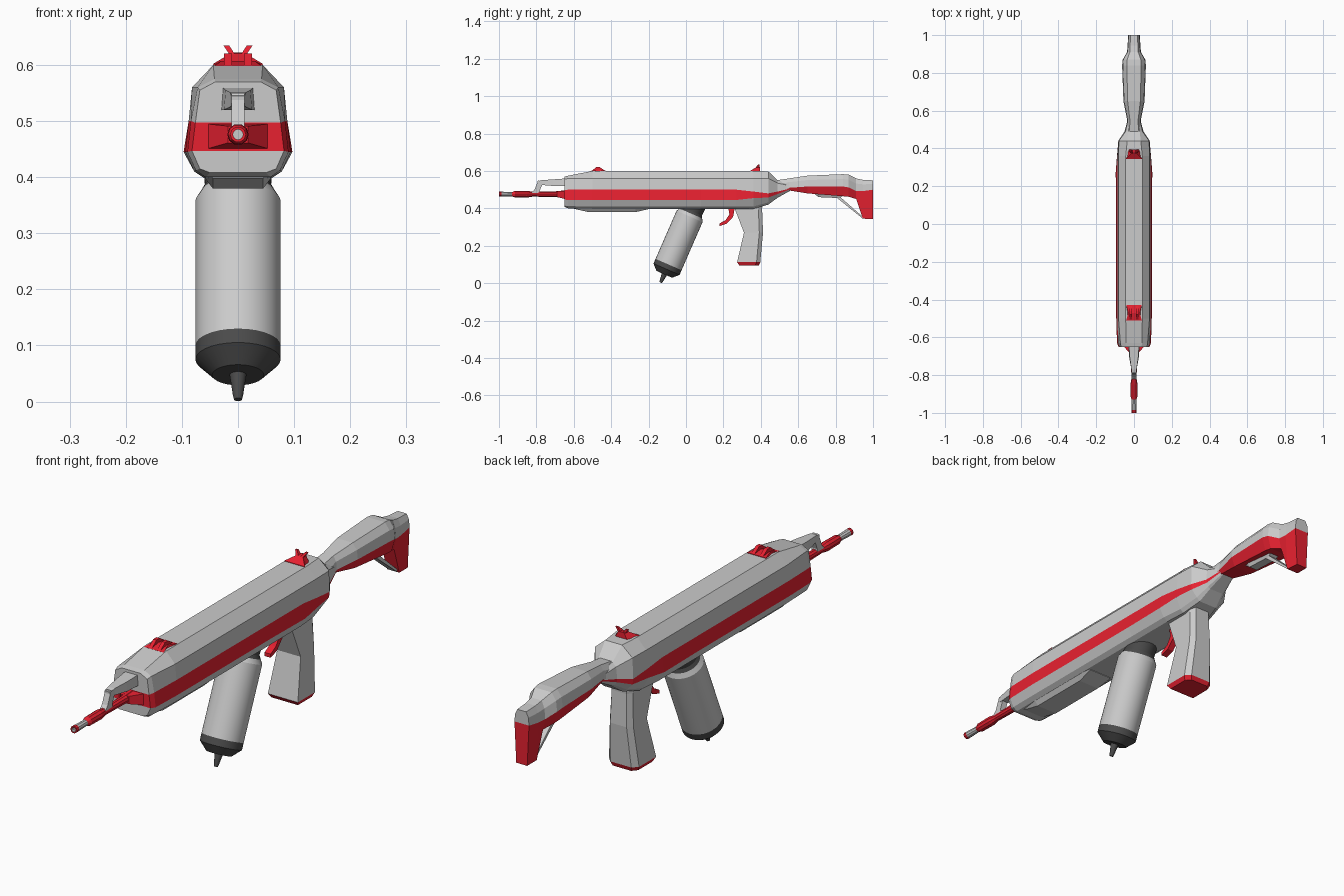
import bpy, bmesh, math
from mathutils import Matrix, Vector


def material(name, rgb):
    m = bpy.data.materials.new(name)
    m.diffuse_color = (*rgb, 1)
    return m


GREY = material("grey", (0.8, 0.8, 0.8))
RED = material("red", (0.8, 0.015, 0.03))
DARK = material("dark", (0.07, 0.07, 0.07))
MATS = (GREY, RED, DARK)


def finish(name, bm):
    bmesh.ops.remove_doubles(bm, verts=bm.verts, dist=1e-5)
    bmesh.ops.recalc_face_normals(bm, faces=bm.faces)
    me = bpy.data.meshes.new(name)
    bm.to_mesh(me)
    bm.free()
    for m in MATS:
        me.materials.append(m)
    ob = bpy.data.objects.new(name, me)
    bpy.context.collection.objects.link(ob)
    return ob


def loft(name, stations, red=(), base=0):
    """Mirrored skin along y. Station: (y, [(half width, z) bottom to top]).
    red lists the coloured bands; -1 is the underside."""
    bm = bmesh.new()
    rings = [[[bm.verts.new((s * x, y, z)) for x, z in lv] for s in (1, -1)] for y, lv in stations]
    n = len(stations[0][1])

    def face(vs, band):
        bm.faces.new(vs).material_index = 1 if band in red else base

    for a, b in zip(rings, rings[1:]):
        for s in (0, 1):
            for i in range(n - 1):
                face((a[s][i], a[s][i + 1], b[s][i + 1], b[s][i]), i)
        for i, band in ((0, -1), (n - 1, n - 1)):
            face((a[0][i], a[1][i], b[1][i], b[0][i]), band)
    for r in (rings[0], rings[-1]):
        for i in range(n - 1):
            face((r[0][i], r[1][i], r[1][i + 1], r[0][i + 1]), i)
    return finish(name, bm)


def prism(name, pts, half, mat, centre=0):
    """Extrude a (y, z) outline sideways."""
    bm = bmesh.new()
    a, b = [[bm.verts.new((centre + s * half, y, z)) for y, z in pts] for s in (-1, 1)]
    bm.faces.new(a)
    bm.faces.new(b)
    for i in range(len(pts)):
        j = (i + 1) % len(pts)
        bm.faces.new((a[i], a[j], b[j], b[i]))
    for f in bm.faces:
        f.material_index = mat
    return finish(name, bm)


def lathe(name, profile, origin, axis, sides, smooth=True):
    """Turn (distance, radius, material of next segment) around an axis."""
    bm = bmesh.new()
    rings = [[bm.verts.new((r * math.cos(k * math.tau / sides), r * math.sin(k * math.tau / sides), d))
              for k in range(sides)] for d, r, _ in profile]
    for a, b, p in zip(rings, rings[1:], profile):
        for k in range(sides):
            j = (k + 1) % sides
            bm.faces.new((a[k], a[j], b[j], b[k])).material_index = p[2]
    bm.faces.new(rings[0]).material_index = profile[0][2]
    bm.faces.new(rings[-1]).material_index = profile[-1][2]
    rot = Vector(axis).to_track_quat('Z', 'Y').to_matrix().to_4x4()
    bm.transform(Matrix.Translation(origin) @ rot)
    ob = finish(name, bm)
    if smooth:
        bpy.ops.object.select_all(action='DESELECT')
        ob.select_set(True)
        bpy.context.view_layer.objects.active = ob
        bpy.ops.object.shade_smooth_by_angle(angle=math.radians(25))
    return ob


# Receiver with the red side stripe
full = [(0.06, 0.398), (0.078, 0.41), (0.094, 0.445), (0.088, 0.50), (0.082, 0.56), (0.044, 0.60)]
bulge = [(x + (0.003 if i == 2 else 0), z) for i, (x, z) in enumerate(full)]
loft("receiver", [
    (-0.65, [(0.05, 0.408), (0.068, 0.415), (0.082, 0.447), (0.076, 0.497), (0.068, 0.555), (0.04, 0.57)]),
    (-0.63, [(0.058, 0.40), (0.075, 0.412), (0.09, 0.445), (0.084, 0.50), (0.072, 0.56), (0.042, 0.575)]),
    (-0.50, full),
    (0.08, full),
    (0.27, bulge),
    (0.36, [(0.055, 0.398), (0.07, 0.41), (0.09, 0.455), (0.088, 0.49), (0.082, 0.56), (0.044, 0.60)]),
    (0.44, [(0.04, 0.42), (0.055, 0.432), (0.08, 0.458), (0.083, 0.48), (0.08, 0.56), (0.036, 0.598)]),
    (0.49, [(0.03, 0.457), (0.04, 0.463), (0.048, 0.477), (0.05, 0.49), (0.045, 0.535), (0.03, 0.55)]),
    (0.56, [(0.02, 0.496), (0.025, 0.498), (0.03, 0.503), (0.032, 0.507), (0.03, 0.52), (0.02, 0.53)]),
], red=(2,))

# Underside fore-end
loft("fore_end", [
    (-0.60, [(0.045, 0.398), (0.065, 0.42)]),
    (-0.52, [(0.045, 0.38), (0.068, 0.41)]),
    (-0.27, [(0.045, 0.38), (0.068, 0.41)]),
    (-0.20, [(0.05, 0.396), (0.068, 0.41)]),
])

# Shoulder stock: y, half width, bottom, colour line, top
stock = [(0.48, 0.04, 0.462, 0.485, 0.55), (0.55, 0.036, 0.496, 0.51, 0.56),
         (0.65, 0.056, 0.48, 0.517, 0.575), (0.84, 0.063, 0.465, 0.517, 0.583),
         (0.87, 0.06, 0.462, 0.512, 0.58), (0.91, 0.037, 0.45, 0.492, 0.56),
         (0.945, 0.034, 0.345, 0.492, 0.553), (1.0, 0.031, 0.343, 0.50, 0.55)]
loft("stock", [(y, [(w * 0.75, b), (w, li), (w * 0.92, li + (t - li) * 0.6), (w * 0.6, t)])
               for y, w, b, li, t in stock], red=(-1, 0))
loft("stock_underside", [(y, [(0.018, z), (0.03, 0.485)])
                         for y, z in ((0.69, 0.475), (0.71, 0.46), (0.82, 0.455), (0.84, 0.467))])
prism("stock_brace", [(0.80, 0.462), (0.82, 0.465), (0.945, 0.355), (0.945, 0.345)], 0.018, 0)

# Pistol grip and red base plate: one loft standing upright
bm = bmesh.new()
levels = [(0.285, 0.39, 0.095, 0.056), (0.273, 0.397, 0.112, 0.064), (0.31, 0.412, 0.27, 0.05),
          (0.262, 0.407, 0.395, 0.045), (0.262, 0.41, 0.44, 0.045)]
rings = [[bm.verts.new(p) for p in ((-w, f, z), (w, f, z), (w, b - 0.02, z), (w * 0.7, b, z),
                                   (-w * 0.7, b, z), (-w, b - 0.02, z))] for f, b, z, w in levels]
for i, (a, b) in enumerate(zip(rings, rings[1:])):
    for k in range(6):
        j = (k + 1) % 6
        bm.faces.new((a[k], a[j], b[j], b[k])).material_index = 1 if i == 0 else 0
bm.faces.new(rings[0]).material_index = 1
bm.faces.new(rings[-1])
finish("pistol_grip", bm)

# Trigger
prism("trigger", [(0.225, 0.41), (0.262, 0.41), (0.252, 0.355), (0.218, 0.318), (0.18, 0.306),
                  (0.18, 0.32), (0.212, 0.337), (0.232, 0.368)], 0.013, 1)

# Tilted canister with dark cap, nozzle and neck
lathe("canister", [(-0.078, 0.007, 2), (-0.07, 0.009, 2), (-0.03, 0.015, 2), (-0.03, 0.046, 2),
                   (0.0, 0.076, 2), (0.027, 0.076, 0), (0.308, 0.076, 0), (0.325, 0.066, 2),
                   (0.338, 0.059, 2), (0.385, 0.062, 2)],
      (0, -0.104, 0.075), (0, 0.40, 0.917), 28)

# Barrel with hollow muzzle
lathe("barrel", [(0.03, 0.009, 0), (0.0, 0.009, 1), (0.0, 0.014, 1), (0.014, 0.014, 0), (0.07, 0.012, 1),
                 (0.085, 0.018, 1), (0.15, 0.019, 1), (0.18, 0.014, 1), (0.30, 0.016, 1), (0.36, 0.022, 1)],
      (0, -1, 0.476), (0, 1, 0), 10, smooth=False)
loft("barrel_root", [(-0.69, [(0.018, 0.461), (0.018, 0.491)]), (-0.645, [(0.057, 0.45), (0.057, 0.495)])],
     red=(-1, 0, 1))

# Gas tube above the barrel and its front leg
loft("gas_tube", [(-0.795, [(0.012, 0.527), (0.012, 0.545)]), (-0.77, [(0.014, 0.525), (0.014, 0.551)]),
                  (-0.71, [(0.025, 0.52), (0.022, 0.555)]), (-0.64, [(0.03, 0.52), (0.027, 0.56)])])
prism("gas_tube_leg", [(-0.83, 0.478), (-0.81, 0.50), (-0.79, 0.55), (-0.765, 0.535),
                       (-0.782, 0.495), (-0.782, 0.478)], 0.012, 0)

# Front sight: low ramp with two ears
loft("front_sight_base", [(-0.512, [(0.044, 0.575), (0.042, 0.598)]), (-0.47, [(0.044, 0.58), (0.03, 0.607)]),
                          (-0.43, [(0.042, 0.59), (0.04, 0.602)])], red=(-1, 0, 1))
for side in (-1, 1):
    prism("front_sight_ear", [(-0.512, 0.595), (-0.48, 0.62), (-0.46, 0.62), (-0.43, 0.60)],
          0.007, 1, side * 0.018)

# Rear sight: wedge with two splayed prongs
loft("rear_sight_base", [(0.345, [(0.045, 0.59), (0.044, 0.602)]), (0.375, [(0.04, 0.59), (0.014, 0.62)]),
                         (0.395, [(0.03, 0.59), (0.012, 0.622)])], red=(-1, 0, 1))
for side in (-1, 1):
    prong = prism("rear_sight_prong", [(0.368, 0.612), (0.385, 0.635), (0.392, 0.635), (0.392, 0.612)], 0.005, 1)
    for v in prong.data.vertices:
        v.co.x = side * (v.co.x + (0.021 if v.co.z > 0.62 else 0.006))
    if side < 0:
        prong.data.flip_normals()
